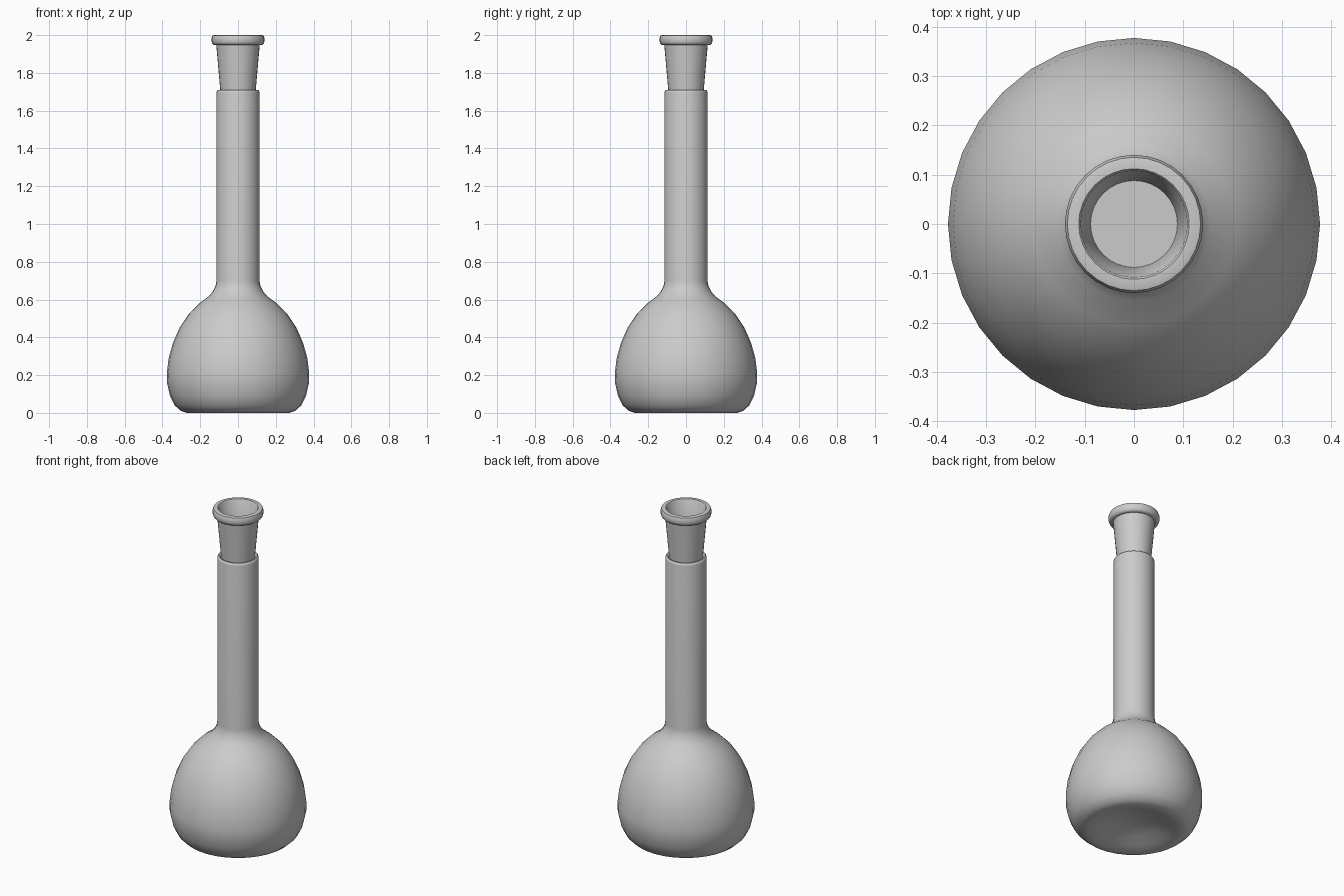
import bpy, math

SEG = 32


def lathe(name, profile, angle=50):
    """Spin an (r, z) profile round the z axis; r = 0 makes a pole."""
    verts, rings, faces = [], [], []
    for r, z in profile:
        n = 1 if r == 0 else SEG
        rings.append([len(verts) + i for i in range(n)])
        for i in range(n):
            a = 2 * math.pi * i / SEG
            verts.append((r * math.cos(a), r * math.sin(a), z))
    for lo, hi in zip(rings, rings[1:]):
        for i in range(SEG):
            j = (i + 1) % SEG
            quad = [lo[i % len(lo)], lo[j % len(lo)], hi[j % len(hi)], hi[i % len(hi)]]
            faces.append(list(dict.fromkeys(quad)))
    mesh = bpy.data.meshes.new(name)
    mesh.from_pydata(verts, [], faces)
    obj = bpy.data.objects.new(name, mesh)
    bpy.context.collection.objects.link(obj)
    bpy.ops.object.select_all(action='DESELECT')
    obj.select_set(True)
    bpy.context.view_layer.objects.active = obj
    bpy.ops.object.shade_smooth_by_angle(angle=math.radians(angle))
    return obj


# Flask: dished base, bulb, shoulder, long neck, lip and inner wall
lathe("flask_body", [
    (0, 0.06), (0.07, 0.054), (0.14, 0.037), (0.20, 0.015), (0.24, 0.004),
    (0.27, 0.0), (0.305, 0.012), (0.335, 0.04), (0.36, 0.09), (0.376, 0.16),
    (0.377, 0.21), (0.367, 0.29), (0.345, 0.37), (0.31, 0.45), (0.26, 0.525),
    (0.205, 0.58), (0.155, 0.617), (0.132, 0.645), (0.118, 0.675), (0.114, 0.70),
    (0.114, 1.695), (0.112, 1.704), (0.106, 1.71), (0.098, 1.708), (0.093, 1.70),
    (0.087, 1.62), (0.087, 0.69), (0.14, 0.60), (0.24, 0.51), (0.33, 0.36),
    (0.355, 0.20), (0.33, 0.08), (0.27, 0.03), (0.14, 0.06), (0, 0.08)])

# Hollow tapered stopper with a rounded collar
lathe("stopper", [
    (0, 1.62), (0.086, 1.62), (0.094, 1.71), (0.115, 1.948),
    (0.128, 1.948), (0.136, 1.955), (0.14, 1.965), (0.14, 1.985), (0.135, 1.998),
    (0.128, 2.0), (0.112, 2.0), (0.108, 1.995), (0.088, 1.74), (0, 1.74)])
